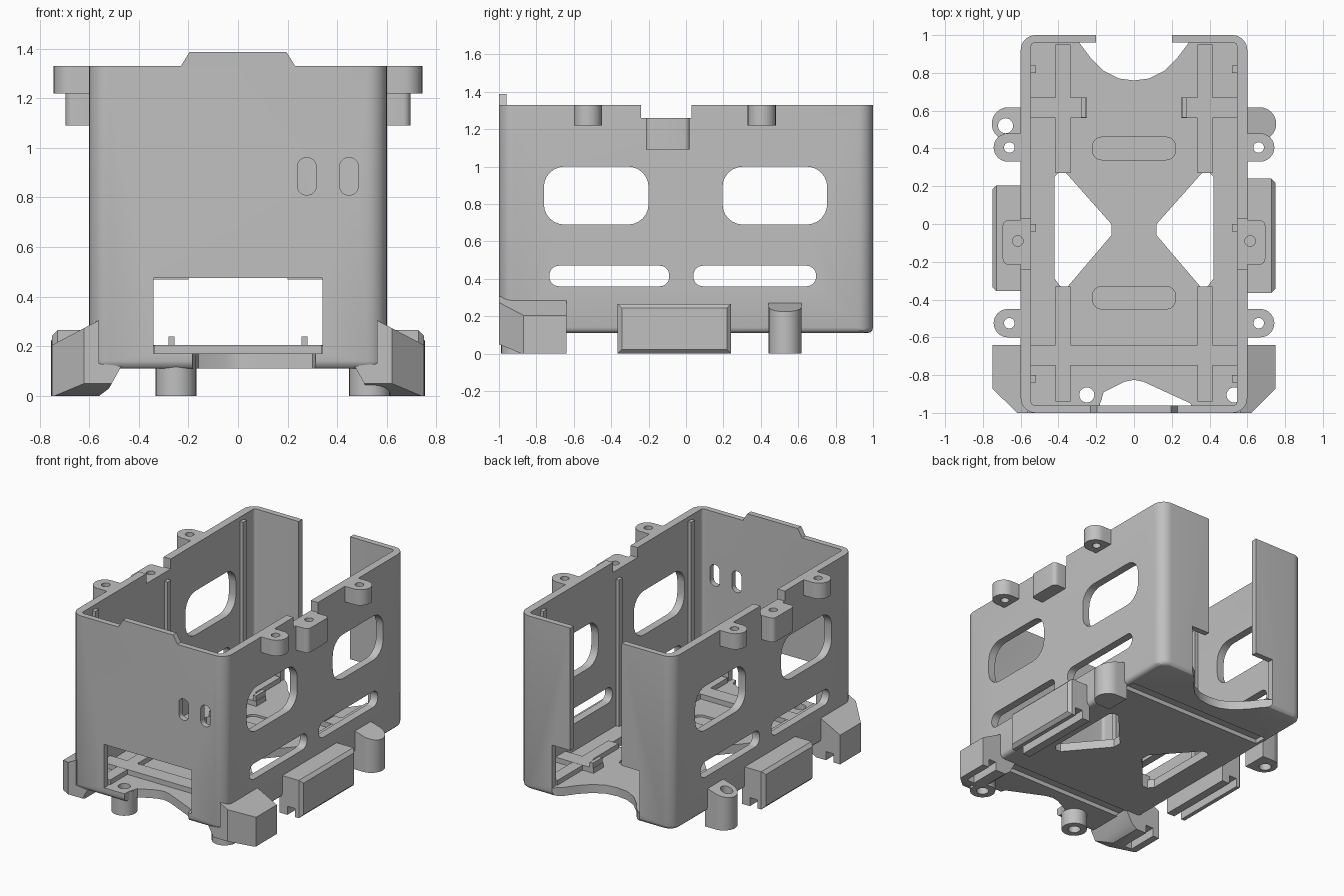
import bpy, bmesh, math
from mathutils import Vector

old = bpy.data.objects.get("Cube")
if old:
    bpy.data.objects.remove(old, do_unlink=True)

grey = bpy.data.materials.new("matte_grey")
grey.use_nodes = True
COLOUR = (0.53, 0.53, 0.53, 1)
grey.diffuse_color = COLOUR
grey.node_tree.nodes["Principled BSDF"].inputs["Base Color"].default_value = COLOUR

PLACE = {"x": lambda a, b, t: (t, a, b),
         "y": lambda a, b, t: (a, t, b),
         "z": lambda a, b, t: (a, b, t)}


def prism(name, pts, axis, lo, hi):
    """Extrude a flat outline along an axis."""
    bm = bmesh.new()
    rings = [[bm.verts.new(PLACE[axis](a, b, t)) for a, b in pts] for t in (lo, hi)]
    bm.faces.new(rings[0])
    bm.faces.new(rings[1])
    n = len(pts)
    for i in range(n):
        j = (i + 1) % n
        bm.faces.new((rings[0][i], rings[0][j], rings[1][j], rings[1][i]))
    bmesh.ops.recalc_face_normals(bm, faces=bm.faces)
    me = bpy.data.meshes.new(name)
    bm.to_mesh(me)
    bm.free()
    ob = bpy.data.objects.new(name, me)
    me.materials.append(grey)
    bpy.context.collection.objects.link(ob)
    return ob


def rrect(a0, a1, b0, b1, r=0, seg=6):
    """Outline of a rectangle with rounded corners."""
    if r == 0:
        return [(a0, b0), (a1, b0), (a1, b1), (a0, b1)]
    pts = []
    corners = ((a1 - r, b1 - r), (a0 + r, b1 - r), (a0 + r, b0 + r), (a1 - r, b0 + r))
    for k, (ca, cb) in enumerate(corners):
        for i in range(seg + 1):
            t = (k + i / seg) * math.pi / 2
            pts.append((ca + r * math.cos(t), cb + r * math.sin(t)))
    return pts


def circle(x, y, r, n=24):
    return [(x + r * math.cos(2 * math.pi * i / n), y + r * math.sin(2 * math.pi * i / n))
            for i in range(n)]


def lug(x, y, r, s, inner=0.58):
    """Half-round outline that reaches back into the side wall."""
    arc = [(x + r * math.cos(t), y + r * math.sin(t))
           for t in (math.pi * (i / 16 - 0.5) for i in range(17))]
    return [(s * a, b) for a, b in [(inner, y - r)] + arc + [(inner, y + r)]]


def cut(ob, *args):
    """Subtract a prism from an object."""
    tool = prism("cutter", *args)
    tool.hide_render = True
    bpy.context.view_layer.objects.active = ob
    mod = ob.modifiers.new("cut", "BOOLEAN")
    mod.operation, mod.solver, mod.object = "DIFFERENCE", "EXACT", tool
    bpy.ops.object.modifier_apply(modifier=mod.name)
    bpy.data.objects.remove(tool, do_unlink=True)


def slice_off(ob, point, normal):
    """Remove everything on the normal side of a plane."""
    bm = bmesh.new()
    bm.from_mesh(ob.data)
    res = bmesh.ops.bisect_plane(bm, geom=bm.verts[:] + bm.edges[:] + bm.faces[:],
                                 plane_co=point, plane_no=Vector(normal).normalized(),
                                 clear_outer=True, dist=1e-5)
    edges = [e for e in res["geom_cut"] if isinstance(e, bmesh.types.BMEdge)]
    bmesh.ops.holes_fill(bm, edges=edges)
    bmesh.ops.recalc_face_normals(bm, faces=bm.faces)
    bm.to_mesh(ob.data)
    bm.free()


def bevel(ob, width, segments, rule):
    bm = bmesh.new()
    bm.from_mesh(ob.data)
    edges = [e for e in bm.edges if all(rule(v.co) for v in e.verts)]
    bmesh.ops.bevel(bm, geom=edges, offset=width, segments=segments, profile=0.5, affect="EDGES")
    bm.to_mesh(ob.data)
    bm.free()


# Open-topped case with rounded corners and floor
case = prism("case", rrect(-0.6, 0.6, -1, 1, 0.08, 8), "z", 0.11, 1.33)
bevel(case, 0.03, 3, lambda c: c.z < 0.12)
cut(case, rrect(-0.545, 0.545, -0.96, 0.96, 0.02), "z", 0.17, 1.5)

# Side windows and long slots through both walls
for y0, y1 in ((-0.76, -0.2), (0.195, 0.755)):
    cut(case, rrect(y0, y1, 0.69, 1.0, 0.11), "x", -0.8, 0.8)
for y0, y1 in ((-0.73, -0.09), (0.04, 0.695)):
    cut(case, rrect(y0, y1, 0.36, 0.47, 0.05), "x", -0.8, 0.8)
# Notches in the side rims
cut(case, rrect(-0.24, 0.03, 1.26, 1.5), "x", -0.8, 0.8)
# Front opening and two small cable slots
cut(case, rrect(-0.34, 0.34, 0.17, 0.475), "y", -1.2, -0.9)
for x0 in (0.24, 0.41):
    cut(case, rrect(x0, x0 + 0.075, 0.81, 0.96, 0.035), "y", -1.2, -0.9)
# Stepped gap in the back wall
cut(case, rrect(-0.34, 0.34, 0.17, 0.47), "y", 0.9, 1.2)
cut(case, rrect(-0.2, 0.2, 0.4, 1.5), "y", 0.9, 1.2)
# Scooped floor edges, back and front
scoop = [(0.34, 1.1), (0.34, 1.0), (0.29, 0.96), (0.23, 0.88), (0.16, 0.81), (0.08, 0.77)]
cut(case, scoop + [(0, 0.76)] + [(-x, y) for x, y in reversed(scoop)], "z", 0, 0.3)
cut(case, [(-0.19, -1.1), (-0.18, -0.95), (-0.16, -0.89), (-0.05, -0.835), (0, -0.825),
           (0.05, -0.835), (0.3, -0.95), (0.34, -1.1)], "z", 0, 0.171)
# Shallow floor recesses, and strap grooves underneath
for y0 in (-0.45, 0.34):
    cut(case, rrect(-0.22, 0.22, y0, y0 + 0.12, 0.05), "z", 0.155, 0.3)
for y0 in (-0.74, 0.57):
    cut(case, rrect(-0.56, 0.56, y0, y0 + 0.09), "z", 0, 0.14)
# Tapered floor windows
taper = [(0.42, 0.25), (0.4, 0.27), (0.36, 0.27), (0.12, 0), (0.12, -0.06),
         (0.35, -0.33), (0.39, -0.33), (0.42, -0.29)]

parts = [case]
for s, side in ((1, "left"), (-1, "right")):
    cut(case, [(s * x, y) for x, y in taper], "z", 0, 0.3)
    cut(case, circle(s * 0.615, -0.09, 0.028), "z", 1.15, 1.5)

    def box(name, x0, x1, y0, y1, z0, z1, r=0):
        a, b = sorted((s * x0, s * x1))
        ob = prism(side + "_" + name, rrect(a, b, y0, y1, r), "z", z0, z1)
        parts.append(ob)
        return ob

    # Raised floor ribs
    box("rear_long_rib", 0.335, 0.415, 0.27, 0.95, 0.16, 0.204)
    box("front_long_rib", 0.335, 0.415, -0.94, -0.33, 0.16, 0.204)
    box("rear_cross_rib", 0.25, 0.55, 0.56, 0.67, 0.16, 0.205)
    box("front_cross_rib", 0, 0.55, -0.75, -0.64, 0.16, 0.205)
    box("rib_stop", 0.255, 0.28, 0.565, 0.67, 0.16, 0.24)
    # Upright ribs on the inner wall
    for y, top in ((0.82, 1.3), (-0.02, 1.2), (-0.82, 1.3)):
        box("wall_rib", 0.52, 0.56, y - 0.02, y + 0.02, 0.16, top)

    # Rim screw ears
    for y in (-0.525, 0.405):
        ear = prism(side + "_screw_ear", lug(0.668, y, 0.075, s), "z", 1.22, 1.33)
        cut(ear, circle(s * 0.66, y, 0.028), "z", 1, 1.5)
        parts.append(ear)
    # Middle screw block in the notch
    block = box("screw_block", 0.57, 0.695, -0.215, 0.02, 1.09, 1.26, 0.03)
    cut(block, circle(s * 0.615, -0.09, 0.028), "z", 1.15, 1.5)

    # Middle clip rail with a groove below
    y0, y1 = (-0.365, 0.24) if s > 0 else (-0.355, 0.205)
    rail = box("clip_rail", 0.58, 0.75, y0, y1, 0, 0.265)
    bevel(rail, 0.022, 1, lambda c: abs(c.x) > 0.7)
    groove = sorted((s * 0.64, s * 0.7))
    cut(rail, rrect(*groove, -0.5, 0.5), "z", -0.1, 0.06)

    # Rear standoff with sloped top
    post = prism(side + "_rear_standoff", lug(0.665, 0.53, 0.088, s), "z", 0, 0.3)
    slice_off(post, (s * 0.6, 0, 0.27), (s * 0.3, 0, 1))
    if s < 0:
        cut(post, circle(-0.68, 0.52, 0.04), "z", -0.1, 0.5)
    parts.append(post)

    # Front corner foot
    outline = [(0.56, 0.305), (0.75, 0.205), (0.75, 0), (0.56, 0), (0.52, 0.03), (0.47, 0.12), (0.56, 0.13)]
    foot = prism(side + "_front_foot", [(s * x, z) for x, z in outline], "y", -1, -0.64)
    slice_off(foot, (s * 0.75, -0.87, 0), (s, -1, 0))
    slice_off(foot, (0, -0.88, 0), (0, -0.05, -0.12))
    cut(foot, rrect(*groove, -0.86, -0.5), "z", -0.1, 0.06)
    if s > 0:
        cut(foot, circle(0.53, -0.905, 0.04), "z", -0.1, 0.5)
    parts.append(foot)

# Front standoffs under the floor
for x, name in ((-0.25, "right"), (0.53, "left")):
    post = prism(name + "_front_standoff", circle(x, -0.905, 0.083), "z", 0, 0.165)
    for ob in (post, case):
        cut(ob, circle(x, -0.905, 0.04), "z", -0.1, 0.3)
    parts.append(post)

# Raised tab on the front rim
parts.append(prism("front_tab", [(-0.23, 1.33), (-0.23, 1.3), (0.23, 1.3), (0.23, 1.33),
                                 (0.195, 1.387), (-0.195, 1.387)], "y", -1, -0.96))

for ob in parts:
    bpy.ops.object.select_all(action="DESELECT")
    ob.select_set(True)
    bpy.context.view_layer.objects.active = ob
    bpy.ops.object.shade_smooth_by_angle(angle=math.radians(30))
